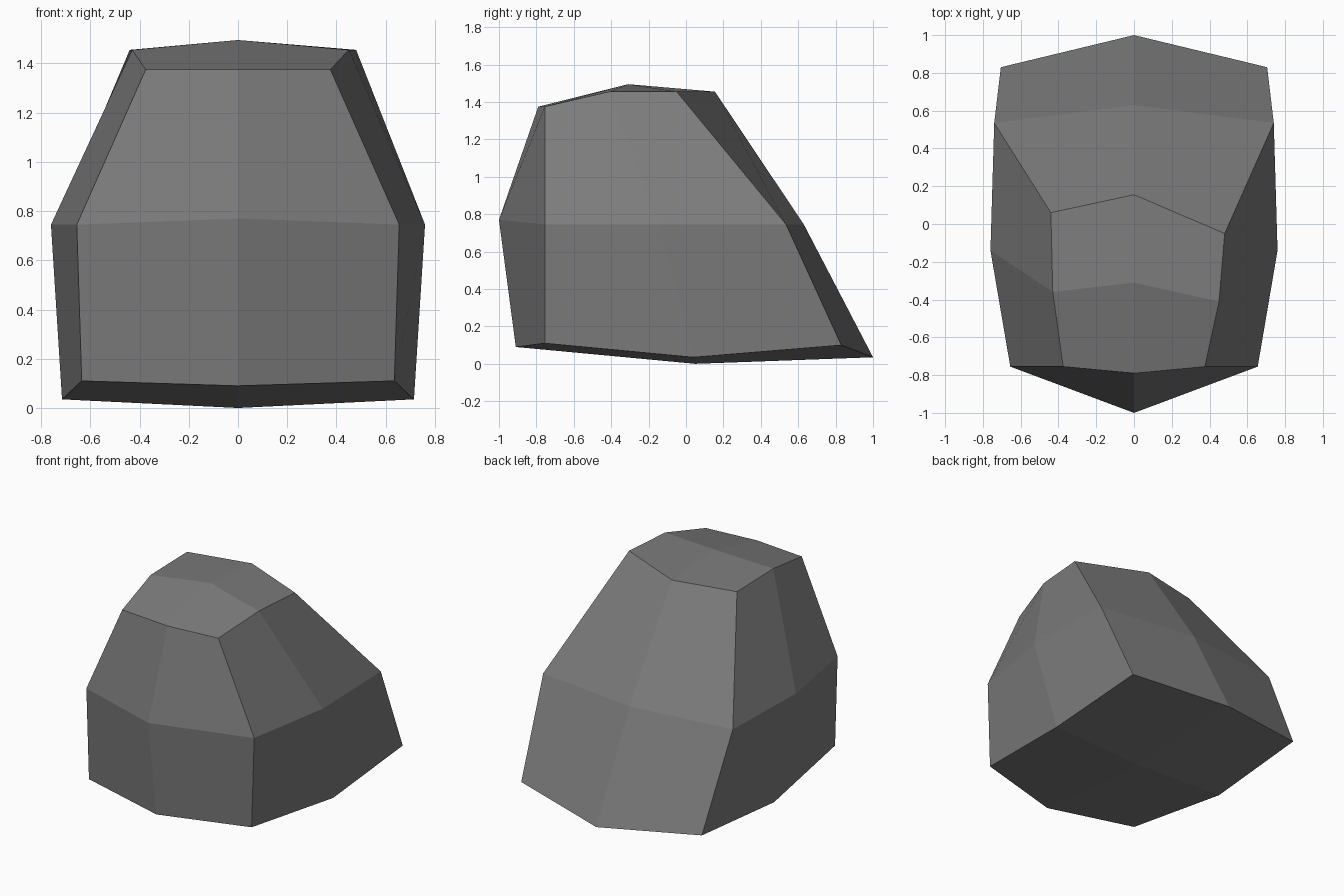
import bpy
import bmesh

default_cube = bpy.data.objects.get("Cube")
if default_cube:
    bpy.data.objects.remove(default_cube, do_unlink=True)


def make_material(name, colour):
    material = bpy.data.materials.new(name)
    material.use_nodes = True
    material.diffuse_color = colour
    material.node_tree.nodes["Principled BSDF"].inputs["Base Color"].default_value = colour
    material.roughness = 0.9
    return material


def ring(front, left_side, back, right_side=None):
    """Eight-point loop: front middle, left side, back middle, right side.
    The right side mirrors the left unless it is given."""
    if right_side is None:
        right_side = [(-x, y, z) for x, y, z in left_side]
    return [front, *left_side, back, *reversed(right_side)]


# Base loop, widest loop and crown loop, each listed front to back
base = ring((0, -0.91, 0.09),
            [(0.635, -0.755, 0.11), (0.715, 0.04, 0.035), (0.705, 0.83, 0.10)],
            (0, 1, 0.035))
waist = ring((0, -1, 0.77),
             [(0.655, -0.755, 0.745), (0.76, -0.14, 0.745), (0.74, 0.535, 0.745)],
             (0, 0.63, 0.745))
crown = ring((0, -0.79, 1.375),
             [(0.375, -0.755, 1.375), (0.45, -0.41, 1.455), (0.48, -0.05, 1.455)],
             (0, 0.155, 1.455),
             [(-0.375, -0.755, 1.375), (-0.43, -0.36, 1.455), (-0.44, 0.06, 1.455)])

bm = bmesh.new()
loops = [[bm.verts.new(point) for point in loop] for loop in (base, waist, crown)]

# Side walls between neighbouring loops
for lower, upper in zip(loops, loops[1:]):
    for i in range(len(lower)):
        j = (i + 1) % len(lower)
        bm.faces.new((lower[i], lower[j], upper[j], upper[i]))

# Bottom and top caps, four quads around a centre point
for loop, centre in ((loops[0], (0, 0.05, 0)), (loops[-1], (0, -0.31, 1.495))):
    middle = bm.verts.new(centre)
    for i in range(0, len(loop), 2):
        bm.faces.new((middle, loop[i], loop[i + 1], loop[(i + 2) % len(loop)]))

bmesh.ops.recalc_face_normals(bm, faces=bm.faces)

mesh = bpy.data.meshes.new("rock")
bm.to_mesh(mesh)
bm.free()
mesh.materials.append(make_material("stone grey", (0.2, 0.2, 0.2, 1)))
rock = bpy.data.objects.new("rock", mesh)
bpy.context.collection.objects.link(rock)
